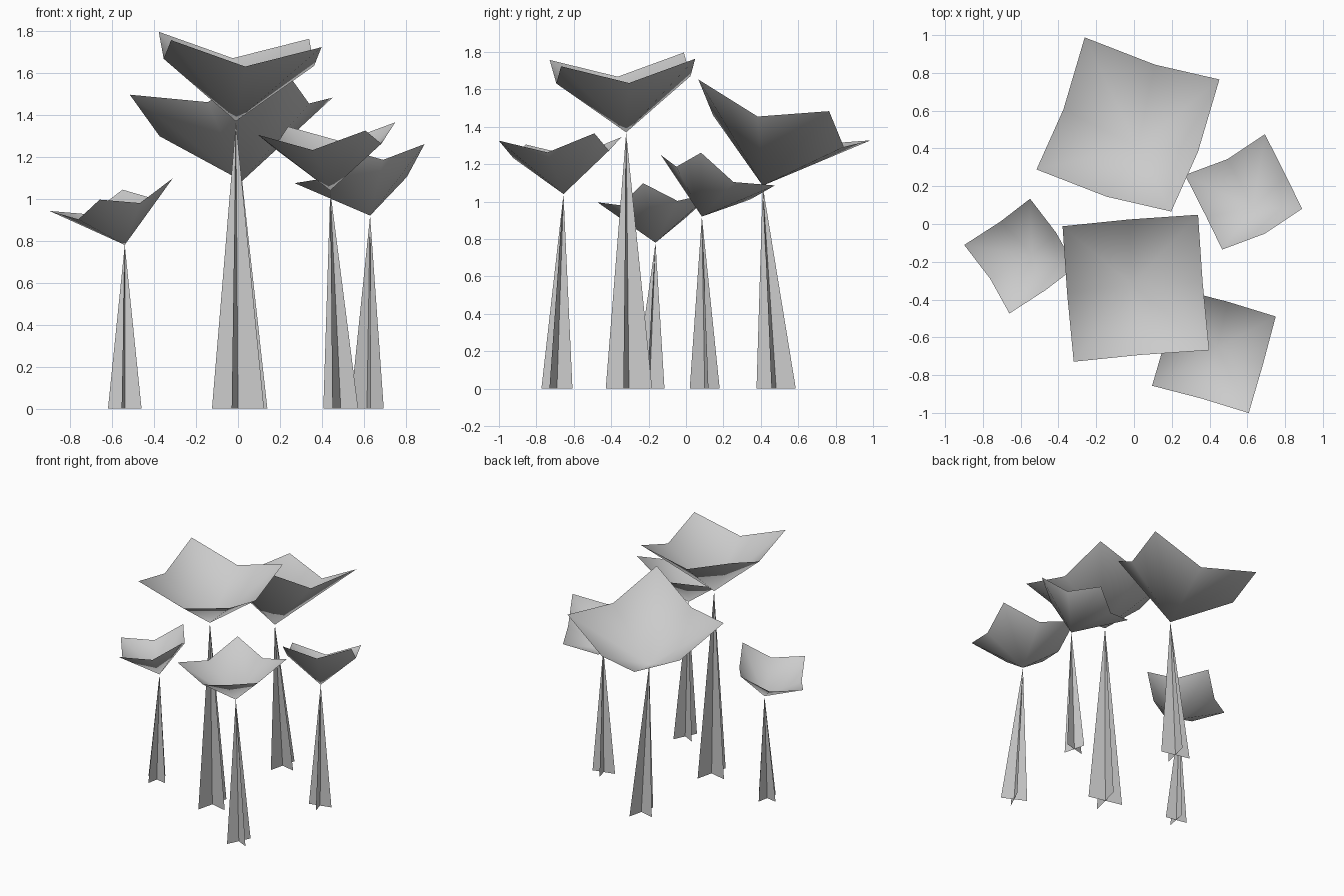
import bpy
from mathutils import Vector

if "Cube" in bpy.data.objects:
    bpy.data.objects.remove(bpy.data.objects["Cube"])


def make_object(name, verts, faces, smooth=False):
    mesh = bpy.data.meshes.new(name)
    mesh.from_pydata([tuple(v) for v in verts], [], faces)
    for p in mesh.polygons:
        p.use_smooth = smooth
    mesh.update()
    obj = bpy.data.objects.new(name, mesh)
    bpy.context.collection.objects.link(obj)
    return obj


# Square bowl: low centre, edge middles higher, corners highest
def canopy(name, apex, axis, corner):
    apex, axis = Vector(apex), Vector(axis)
    n = axis.normalized()
    c = apex + axis
    d = Vector(corner) - c
    d -= n * d.dot(n)
    e = n.cross(d)
    corners = [c + d, c + e, c - d, c - e]
    rim = []
    for i in range(4):
        mid = (corners[i] + corners[(i + 1) % 4]) / 2 - axis * 0.28
        rim += [corners[i], mid]
    faces = [(0, i + 1, (i + 1) % 8 + 1) for i in range(8)]
    make_object(name, [apex] + rim, faces, True)


# Stem: two crossed upright triangles meeting at the canopy's low point
def stem(name, apex, base, half):
    b = Vector((*base, 0))
    u = Vector((*half, 0))
    w = Vector((half[1], -half[0], 0))
    verts = [apex, b - u, b + u, b - w, b + w]
    make_object(name, verts, [(0, 1, 2), (0, 3, 4)])


# name, apex, axis to rim centre, one corner, stem base centre, stem half width
TREES = [
    ("tall_front", (-0.01, -0.32, 1.37), (0.02, -0.02, 0.39),
     (0.40, -0.67, 1.76), (0.0, -0.305), (0.03, 0.124)),
    ("large_back", (0.02, 0.41, 1.085), (-0.052, 0.117, 0.405),
     (0.45, 0.77, 1.50), (0.035, 0.482), (0.025, 0.105)),
    ("small_left", (-0.54, -0.163, 0.78), (-0.065, -0.007, 0.24),
     (-0.89, -0.11, 0.91), (-0.54, -0.195), (0.015, 0.08)),
    ("small_right", (0.63, 0.085, 0.92), (-0.05, 0.085, 0.248),
     (0.89, 0.08, 1.26), (0.615, 0.10), (0.02, -0.08)),
    ("medium_right", (0.44, -0.655, 1.04), (-0.017, -0.018, 0.295),
     (0.75, -0.49, 1.37), (0.49, -0.69), (0.04, 0.083)),
]

for name, apex, axis, corner, base, half in TREES:
    canopy(name + "_canopy", apex, axis, corner)
    stem(name + "_stem", apex, base, half)
